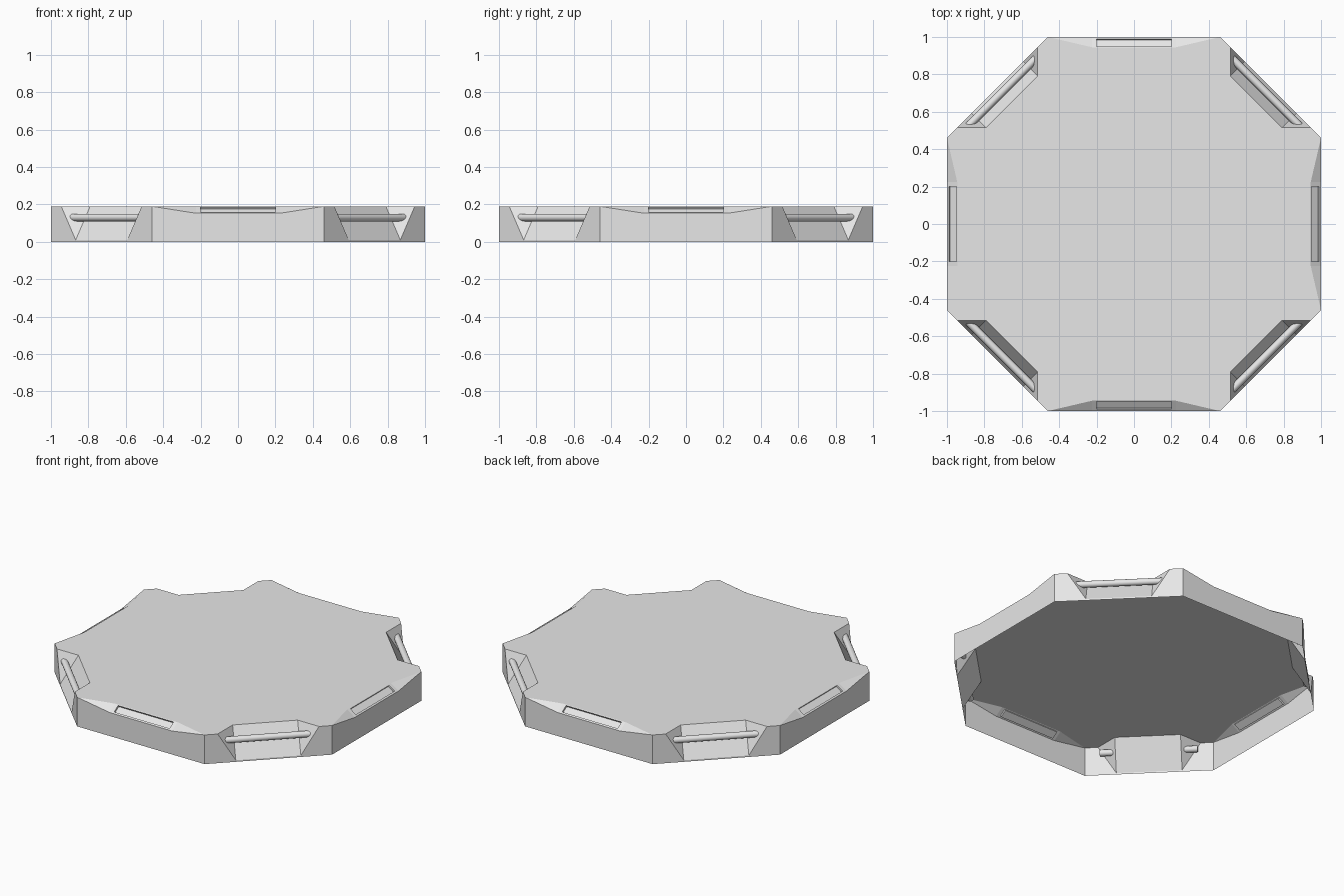
import bpy, bmesh, math
from mathutils import Matrix, Vector

cube = bpy.data.objects.get("Cube")
if cube:
    bpy.data.objects.remove(cube, do_unlink=True)

grey = bpy.data.materials.new("light_grey")
grey.use_nodes = True
grey.diffuse_color = (0.8, 0.8, 0.8, 1)
grey.node_tree.nodes["Principled BSDF"].inputs["Base Color"].default_value = (0.8, 0.8, 0.8, 1)

H = 0.19                                  # platform height
C = 0.46                                  # half width of the straight sides
DIAG_R, DIAG_HALF = (1 + C) / math.sqrt(2), (1 - C) / math.sqrt(2)
BAR_R, BAR_Z = 0.997, 0.13

bm = bmesh.new()
top_outline = []


def side_frame(k):
    """Return a mapper from (along, outward, up) to model space for side k."""
    a = k * math.pi / 4
    out, along = Vector((math.cos(a), math.sin(a), 0)), Vector((-math.sin(a), math.cos(a), 0))
    return lambda t, r, z: along * t + out * r + Vector((0, 0, z))


def face(points):
    return bm.faces.new([bm.verts.new(p) for p in points])


def bridge(a, b):
    for i in range(len(a)):
        j = (i + 1) % len(a)
        face([a[i], a[j], b[j], b[i]])


def ramp_side(P):
    """Straight side: shallow ramp with a sunken slot."""
    w, inner, low = 0.225, 0.945, 0.153
    face([P(-C, 1, 0), P(C, 1, 0), P(C, 1, H), P(w, 1, low), P(-w, 1, low), P(-C, 1, H)])
    for s in (-1, 1):
        face([P(s * C, 1, H), P(s * w, inner, H), P(s * w, 1, low)])
    ramp = [P(-w, 1, low), P(w, 1, low), P(w, inner, H), P(-w, inner, H)]
    slot = [P(-0.2, 0.99, 0.1597), P(0.2, 0.99, 0.1597), P(0.2, 0.95, 0.1866), P(-0.2, 0.95, 0.1866)]
    sink = P(0, -0.0067, -0.01)
    floor = [p + sink for p in slot]
    bridge(ramp, slot)
    bridge(slot, floor)
    face(floor)
    top_outline.extend([P(-C, 1, H), P(-w, inner, H), P(w, inner, H)])


def notch_side(P):
    """Diagonal side: deep sloped notch behind the grab bar."""
    R, h, wide, w, inner, low = DIAG_R, DIAG_HALF, 0.304, 0.195, 0.923, 0.01
    face([P(-h, R, 0), P(h, R, 0), P(h, R, H), P(wide, R, H), P(w, R, low),
          P(-w, R, low), P(-wide, R, H), P(-h, R, H)])
    for s in (-1, 1):
        face([P(s * wide, R, H), P(s * w, inner, H), P(s * w, R, low)])
    face([P(-w, R, low), P(w, R, low), P(w, inner, H), P(-w, inner, H)])
    top_outline.extend([P(-h, R, H), P(-wide, R, H), P(-w, inner, H),
                        P(w, inner, H), P(wide, R, H)])


# Hollow platform, open underneath
for k in range(8):
    (notch_side if k % 2 else ramp_side)(side_frame(k))
deck = face(top_outline)
bmesh.ops.remove_doubles(bm, verts=bm.verts[:], dist=0.0005)
bmesh.ops.recalc_face_normals(bm, faces=bm.faces[:])
bm.normal_update()
if max(bm.faces, key=lambda f: f.calc_area()).normal.z < 0:
    bmesh.ops.reverse_faces(bm, faces=bm.faces[:])
mesh = bpy.data.meshes.new("platform")
bm.to_mesh(mesh)
bm.free()
mesh.materials.append(grey)
platform = bpy.data.objects.new("platform", mesh)
bpy.context.collection.objects.link(platform)

# Grab bars across the diagonal notches
names = ("back_left", "back_right", "front_right", "front_left")
for name, k in zip(names, (1, 3, 5, 7)):
    P = side_frame(k)
    direction = P(1, 0, 0)
    bpy.ops.mesh.primitive_cylinder_add(vertices=16, radius=0.02, depth=0.58, location=P(0, BAR_R, BAR_Z))
    bar = bpy.context.object
    bar.name = name + "_bar"
    bar.rotation_euler = direction.to_track_quat("Z", "Y").to_euler()
    bar.data.materials.append(grey)
    bpy.ops.object.shade_smooth_by_angle(angle=math.radians(40))
